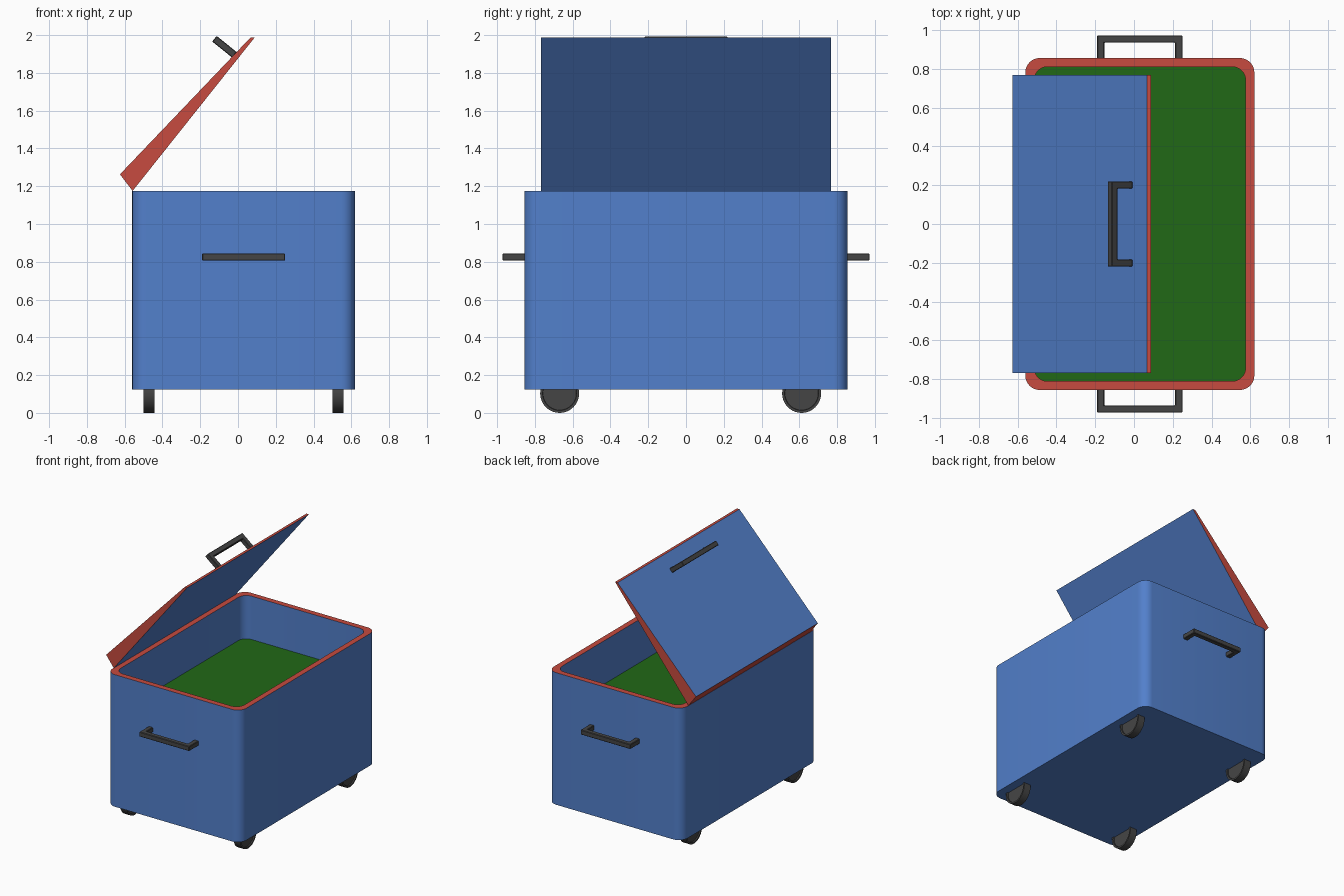
import bpy, bmesh
from math import sin, cos, pi, radians
from mathutils import Matrix, Vector

if "Cube" in bpy.data.objects:
    bpy.data.objects.remove(bpy.data.objects["Cube"])


def material(name, rgb):
    m = bpy.data.materials.new(name)
    m.diffuse_color = (*rgb, 1)
    m.use_nodes = True
    m.node_tree.nodes["Principled BSDF"].inputs["Base Color"].default_value = m.diffuse_color
    return m


BLUE = material("blue_paint", (0.085, 0.215, 0.60))
RED = material("red_trim", (0.57, 0.07, 0.05))
GREEN = material("green_fill", (0.015, 0.14, 0.008))
DARK = material("dark_grey", (0.06, 0.06, 0.06))


def finish(name, bm, mats, matrix=None, smooth=True):
    bmesh.ops.recalc_face_normals(bm, faces=bm.faces[:])
    me = bpy.data.meshes.new(name)
    bm.to_mesh(me)
    bm.free()
    for m in mats:
        me.materials.append(m)
    ob = bpy.data.objects.new(name, me)
    bpy.context.collection.objects.link(ob)
    if matrix is not None:
        ob.matrix_world = matrix
    if smooth:
        bpy.ops.object.select_all(action='DESELECT')
        ob.select_set(True)
        bpy.context.view_layer.objects.active = ob
        bpy.ops.object.shade_smooth_by_angle(angle=radians(35))
    return ob


def rounded_rect(hx, hy, r, z, cx=0.03, n=8):
    pts = []
    for q, (sx, sy) in enumerate([(1, 1), (-1, 1), (-1, -1), (1, -1)]):
        for i in range(n + 1):
            a = (q + i / n) * pi / 2
            pts.append((cx + sx * (hx - r) + r * cos(a), sy * (hy - r) + r * sin(a), z))
    return pts


def loft(bm, loops, mat_ids):
    """Bridge successive loops and cap both ends."""
    rings = [[bm.verts.new(p) for p in loop] for loop in loops]
    n = len(rings[0])
    for a, b, mat in zip(rings, rings[1:], mat_ids):
        for i in range(n):
            j = (i + 1) % n
            bm.faces.new((a[i], a[j], b[j], b[i])).material_index = mat
    bm.faces.new(rings[0][::-1])
    bm.faces.new(rings[-1])


# Hollow body with a red rim
HX, HY, WALL, TOP, BASE, FILL = 0.59, 0.855, 0.045, 1.175, 0.123, 0.83
bm = bmesh.new()
loft(bm, [rounded_rect(HX, HY, 0.075, BASE),
          rounded_rect(HX, HY, 0.075, TOP),
          rounded_rect(HX - WALL, HY - WALL, 0.07, TOP),
          rounded_rect(HX - WALL, HY - WALL, 0.07, FILL - 0.04)], [0, 1, 0])
finish("chest_body", bm, [BLUE, RED])

# Green inner floor
bm = bmesh.new()
loft(bm, [rounded_rect(HX - WALL, HY - WALL, 0.07, z) for z in (FILL - 0.04, FILL)], [0])
finish("inner_floor", bm, [GREEN])

# Open wedge-shaped lid: blue top and underside, red edges
profile = [(-0.558, 1.175), (0.088, 1.987), (0.066, 1.987), (-0.625, 1.263)]
bm = bmesh.new()
loft(bm, [[(x, y, z) for x, z in profile] for y in (-0.767, 0.767)], [0])
bm.faces.ensure_lookup_table()
for i, f in enumerate(bm.faces):
    f.material_index = 0 if i in (0, 2) else 1
finish("lid", bm, [BLUE, RED], smooth=False)


# U-shaped handles: width on local x, reaching out along local y
def handle(name, matrix, reach):
    w, t, h = 0.22, 0.038, 0.019
    u = [(-w, 0), (-w, reach), (w, reach), (w, 0),
         (w - t, 0), (w - t, reach - t), (t - w, reach - t), (t - w, 0)]
    bm = bmesh.new()
    loft(bm, [[(x, y, z) for x, y in u] for z in (-h, h)], [0])
    ob = finish(name, bm, [DARK], matrix, smooth=False)
    bev = ob.modifiers.new("edge", 'BEVEL')
    bev.width, bev.segments = 0.004, 1


for side, angle in (("back", 0), ("front", pi)):
    s = 1 if angle == 0 else -1
    handle(side + "_handle",
           Matrix.Translation((0.03, s * (HY - 0.005), 0.825)) @ Matrix.Rotation(angle, 4, 'Z'), 0.122)

out = Vector((-0.78, 0, 0.626)).normalized()
across = Vector((0, 1, 0))
rot = Matrix((across, out, across.cross(out))).transposed().to_4x4()
handle("lid_handle", Matrix.Translation((-0.018, 0, 1.895)) @ rot, 0.137)

# Wheels with recessed hubs
for i, x in enumerate((-0.47, 0.53)):
    for j, y in enumerate((-0.669, 0.612)):
        bm = bmesh.new()
        loops = []
        for r, px in ((0.088, -0.02), (0.09, -0.029), (0.103, -0.029),
                      (0.103, 0.029), (0.09, 0.029), (0.088, 0.02)):
            loops.append([(px, r * cos(k * pi / 20), r * sin(k * pi / 20)) for k in range(40)])
        loft(bm, loops, [0] * 5)
        name = ("front" if j == 0 else "back") + ("_left" if i == 0 else "_right") + "_wheel"
        finish(name, bm, [DARK], Matrix.Translation((x, y, 0.103)))
